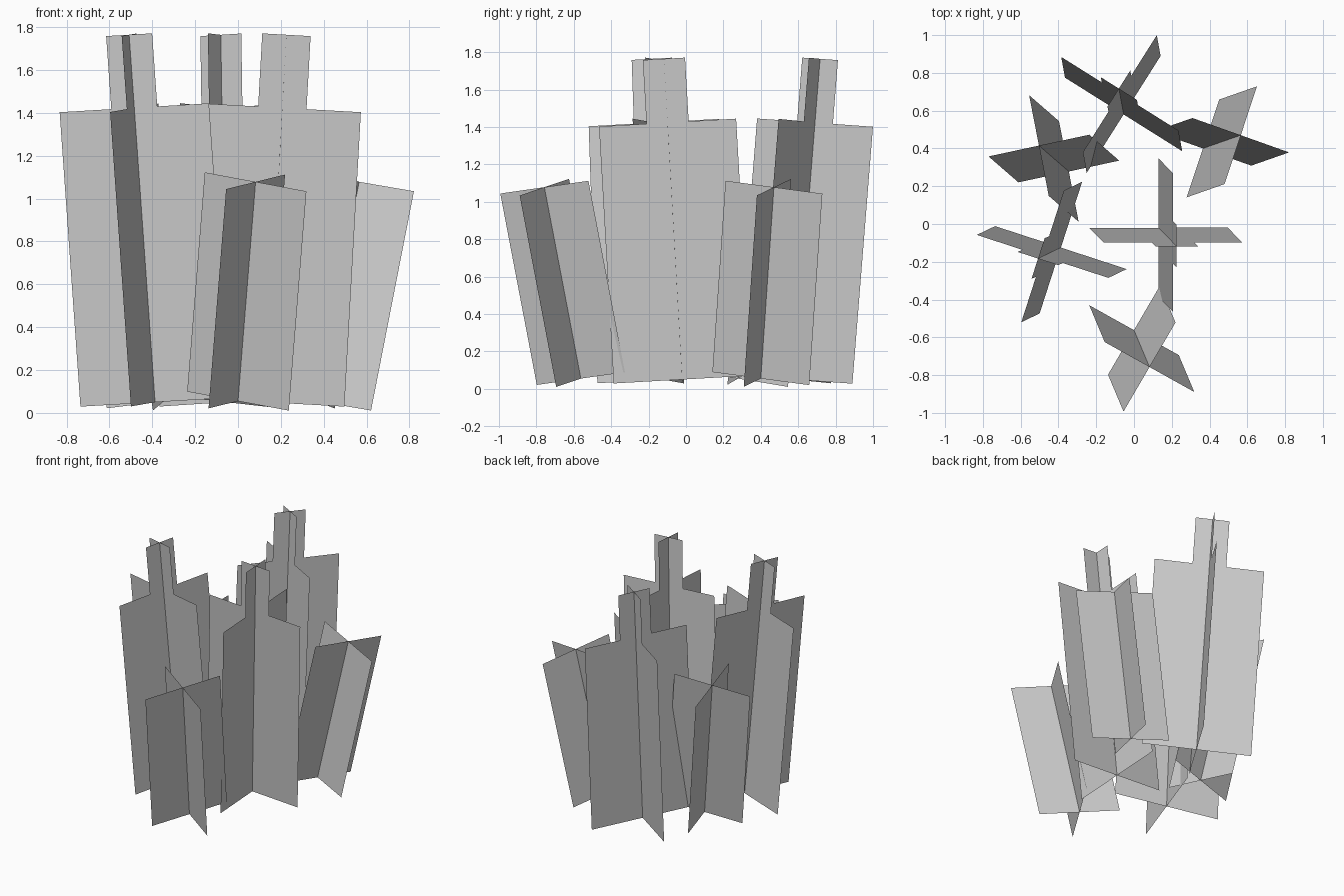
import bpy
from math import radians
from mathutils import Vector, Matrix

if "Cube" in bpy.data.objects:
    bpy.data.objects.remove(bpy.data.objects["Cube"])

# Half outlines (x, z) of one card, from the bottom edge to the top
TALL = [(0.367, 0), (0.367, 1.378), (0.113, 1.378), (0.113, 1.72)]
SHORT = [(0.275, 0), (0.275, 1.045)]


def crossed_cards(name, half, base, top, yaw):
    """Two crossed flat cards, turned by yaw and leaning from base to top."""
    base, top = Vector(base), Vector(top)
    outline = half + [(-x, z) for x, z in reversed(half)]
    n = len(outline)
    verts = [(x, 0, z) for x, z in outline] + [(0, x, z) for x, z in outline]
    mesh = bpy.data.meshes.new(name)
    mesh.from_pydata(verts, [], [range(n), range(n, 2 * n)])
    obj = bpy.data.objects.new(name, mesh)
    bpy.context.collection.objects.link(obj)
    lean = Vector((0, 0, 1)).rotation_difference(top - base).to_matrix().to_4x4()
    obj.matrix_world = (Matrix.Translation(base) @ lean
                        @ Matrix.Rotation(radians(yaw), 4, 'Z'))


# Tall stepped plants
crossed_cards("tall_plant_right", TALL, (0.13, -0.02, 0.05), (0.226, -0.118, 1.764), 0)
crossed_cards("tall_plant_left", TALL, (-0.387, -0.125, 0.05), (-0.508, -0.183, 1.764), -18)
crossed_cards("tall_plant_back", TALL, (-0.055, 0.58, 0.05), (-0.08, 0.717, 1.764), -32.2)

# Short plants, leaning further outwards
crossed_cards("short_plant_right", SHORT, (0.365, 0.40, 0.055), (0.565, 0.47, 1.077), -19)
crossed_cards("short_plant_left", SHORT, (-0.345, 0.278, 0.055), (-0.503, 0.415, 1.077), 11.6)
crossed_cards("short_plant_front", SHORT, (0.0, -0.562, 0.055), (0.082, -0.757, 1.077), -29.7)
